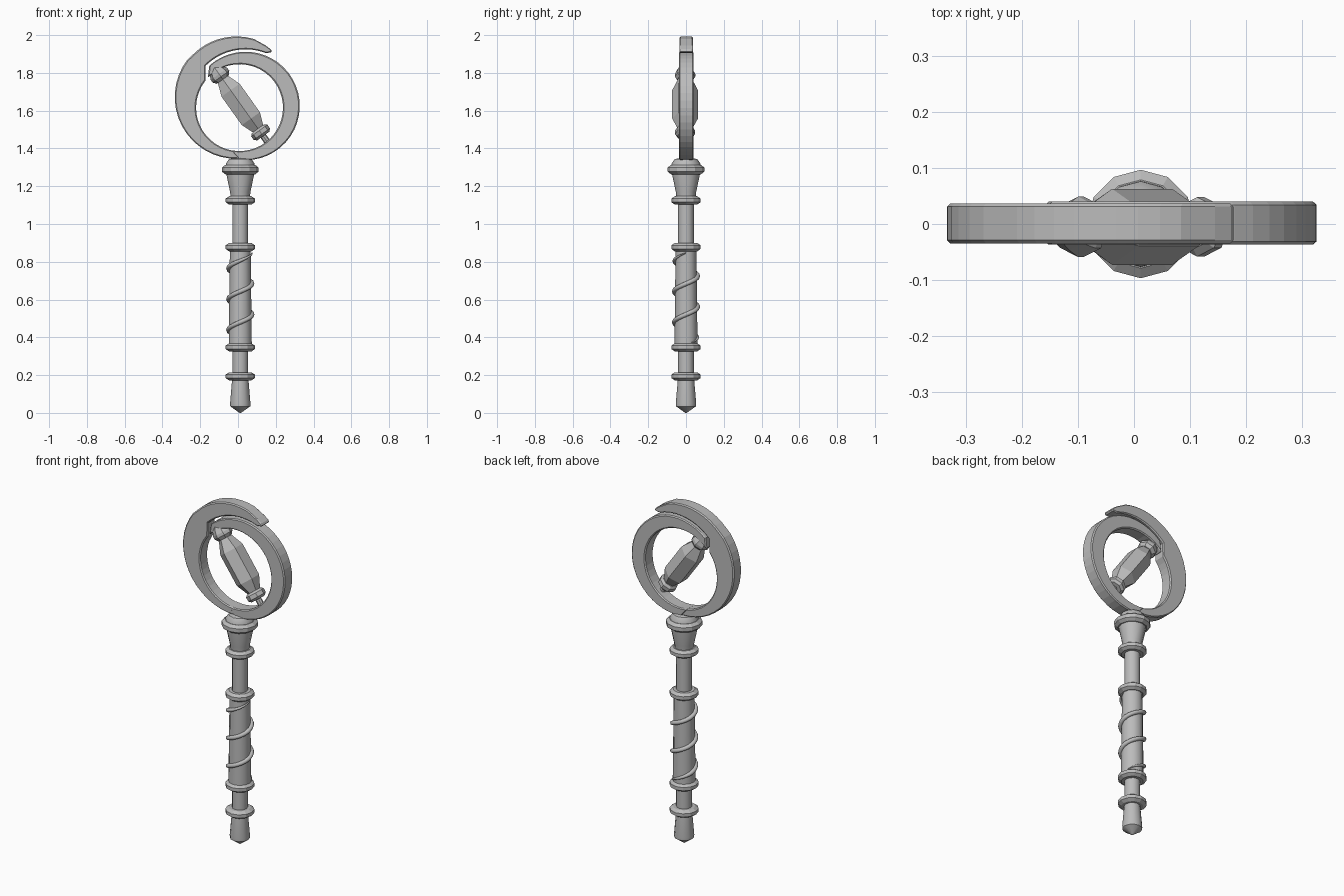
import bpy, bmesh, math
from mathutils import Matrix, Vector

if "Cube" in bpy.data.objects:
    bpy.data.objects.remove(bpy.data.objects["Cube"])

AX = 0.012  # staff axis in x
grey = bpy.data.materials.new("stone grey")
grey.diffuse_color = (0.5, 0.5, 0.5, 1)
grey.use_nodes = True
grey.node_tree.nodes["Principled BSDF"].inputs["Base Color"].default_value = grey.diffuse_color


def finish(name, bm, smooth=None):
    bmesh.ops.remove_doubles(bm, verts=bm.verts, dist=1e-5)
    bmesh.ops.recalc_face_normals(bm, faces=bm.faces)
    me = bpy.data.meshes.new(name)
    bm.to_mesh(me)
    bm.free()
    me.materials.append(grey)
    ob = bpy.data.objects.new(name, me)
    bpy.context.collection.objects.link(ob)
    if smooth:
        bpy.ops.object.select_all(action='DESELECT')
        ob.select_set(True)
        bpy.context.view_layer.objects.active = ob
        bpy.ops.object.shade_smooth_by_angle(angle=math.radians(smooth))
    return ob


def skin(bm, loops):
    # joins closed loops of points into a capped tube
    rows = [[bm.verts.new(p) for p in lp] for lp in loops]
    n = len(rows[0])
    for a, b in zip(rows, rows[1:]):
        for i in range(n):
            j = (i + 1) % n
            bm.faces.new((a[i], a[j], b[j], b[i]))
    bm.faces.new(rows[0])
    bm.faces.new(rows[-1])


def lathe(name, profile, sides, matrix, smooth=None, turn=0.0):
    bm = bmesh.new()
    loops = []
    for r, z in profile:
        angles = [turn + math.tau * i / sides for i in range(sides)]
        loops.append([matrix @ Vector((r * math.cos(a), r * math.sin(a), z)) for a in angles])
    skin(bm, loops)
    return finish(name, bm, smooth)


def arc(cx, cz, r, a0, a1, n):
    out = []
    for i in range(n):
        a = math.radians(a0 + (a1 - a0) * i / (n - 1))
        out.append((cx + r * math.cos(a), cz + r * math.sin(a)))
    return out


def crescent(name, outer, inner, y0, y1):
    bm = bmesh.new()
    skin(bm, [[(o[0], y0, o[1]), (o[0], y1, o[1]), (i[0], y1, i[1]), (i[0], y0, i[1])]
              for o, i in zip(outer, inner)])
    ob = finish(name, bm)
    mod = ob.modifiers.new("bevel", 'BEVEL')
    mod.width = 0.006
    mod.segments = 1
    mod.limit_method = 'ANGLE'
    mod.angle_limit = math.radians(50)
    return ob


# Staff pieces
staff = Matrix.Translation((AX, 0, 0))
lathe("foot", [(0.004, 0.0), (0.053, 0.035), (0.054, 0.05), (0.043, 0.18)], 12, staff, 35)
lathe("lower_shaft", [(0.042, 0.17), (0.042, 0.38)], 12, staff, 35)
lathe("grip", [(0.061, 0.36), (0.055, 0.87)], 12, staff, 35)
lathe("upper_shaft", [(0.042, 0.88), (0.042, 1.12)], 12, staff, 35)
lathe("flared_neck", [(0.05, 1.13), (0.054, 1.17), (0.074, 1.265), (0.074, 1.27)], 12, staff, 35)
lathe("head_cap", [(0.078, 1.30), (0.076, 1.32), (0.06, 1.343), (0.02, 1.352)], 12, staff, 35)

# Collars along the staff
for name, z0, z1, r in (("foot_collar", 0.172, 0.215, 0.077), ("lower_collar", 0.325, 0.369, 0.077),
                        ("middle_collar", 0.855, 0.9, 0.077), ("upper_collar", 1.103, 1.147, 0.077),
                        ("head_collar", 1.263, 1.313, 0.097)):
    c = (z1 - z0) * 0.28
    lathe(name, [(r - 0.018, z0), (r, z0 + c), (r, z1 - c), (r - 0.018, z1)], 12, staff,
          turn=0.0)

# Spiral vine around the grip
bm = bmesh.new()
loops = []
steps = 70
for k in range(steps + 1):
    t = -0.67 + 2.92 * k / steps
    a = math.tau * t - math.pi / 2
    z = 0.48 + 0.163 * t
    rad = 0.013 * min(1, 0.25 + 6 * min(k, steps - k) / steps)
    out = Vector((math.cos(a), math.sin(a), 0))
    mid = Vector((AX, 0, z)) + out * 0.062
    loops.append([mid + out * rad * math.cos(b) + Vector((0, 0, rad * math.sin(b)))
                  for b in (math.tau * i / 8 for i in range(8))])
skin(bm, loops)
finish("spiral_vine", bm, 60)

# Two interlocking crescents forming the head
hole = (0.008, 1.616, 0.23)
left_outer = arc(-0.008, 1.667, 0.326, 60, 135, 12) + arc(-0.008, 1.672, 0.327, 143, 280, 18)
left_outer[0] = (0.178, 1.922)
left_outer[1] = (0.145, 1.946)
left_inner = arc(0.04, 1.625, 0.3, 62.5, 135, 12) + arc(*hole, 142, 275, 18)
left_inner[0] = (0.178, 1.908)
crescent("left_crescent", left_outer, left_inner, -0.035, 0.037)
right_outer = arc(0.04, 1.625, 0.287, 132, -97, 30)
right_inner = arc(*hole, 137, -102, 30)
crescent("right_crescent", right_outer, right_inner, -0.037, 0.04)

# Tilted gem held inside the head
axis = Vector((0.58, 0, -0.815))
gem = Matrix.Translation((0.013, -0.005, 1.635)) @ axis.to_track_quat('Z', 'Y').to_matrix().to_4x4()
lathe("gem", [(0.036, -0.165), (0.068, -0.09), (0.068, 0.095), (0.036, 0.165)], 6, gem)
lathe("gem_top_cap", [(0.024, -0.25), (0.042, -0.222), (0.054, -0.195), (0.054, -0.178),
                      (0.04, -0.16)], 8, gem)
lathe("gem_bottom_cap", [(0.04, 0.16), (0.053, 0.172), (0.053, 0.195), (0.04, 0.208)], 8, gem)
lathe("gem_pin", [(0.017, 0.2), (0.017, 0.243)], 8, gem)
